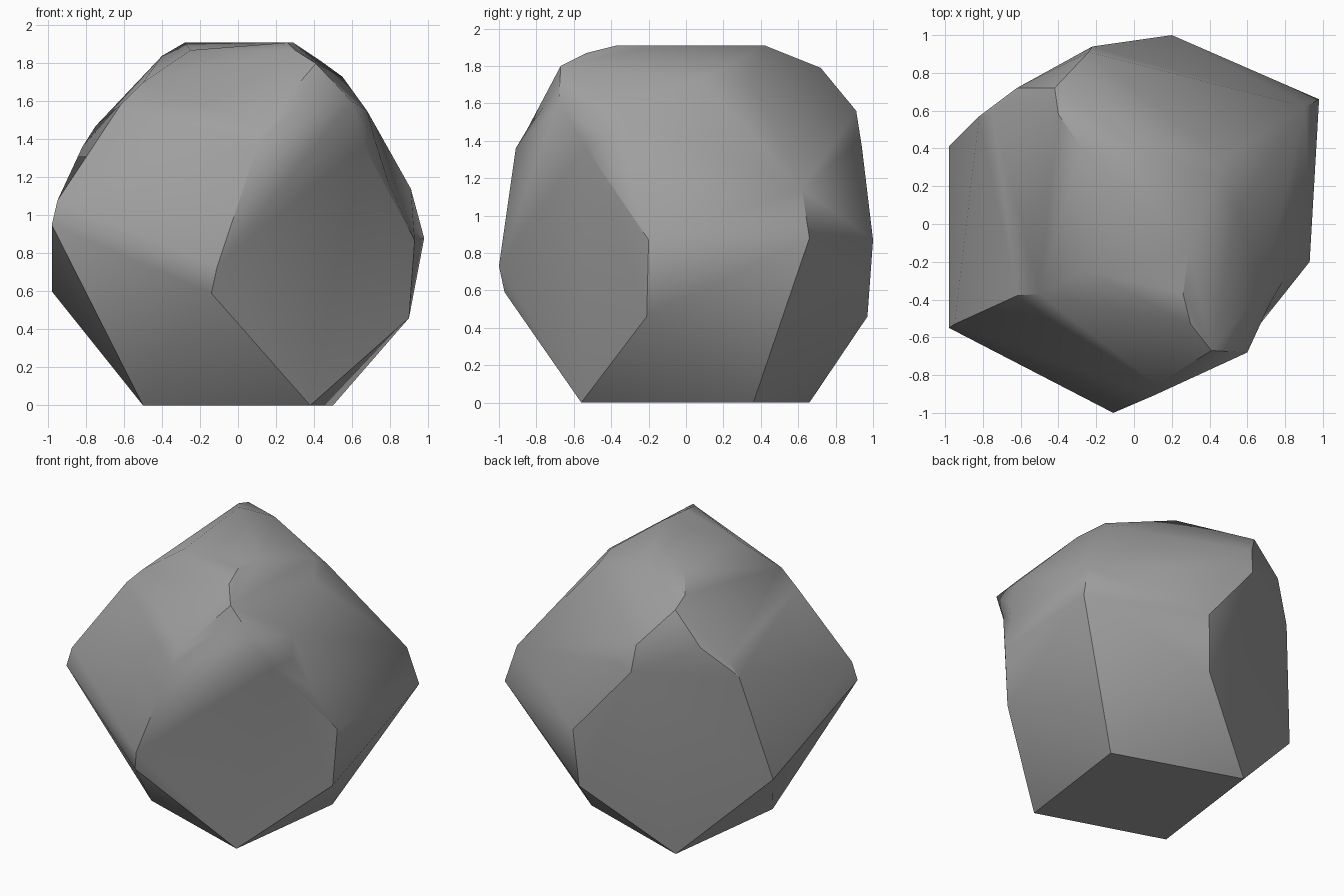
import bpy
import bmesh
import math
from mathutils import Vector

default_cube = bpy.data.objects.get("Cube")
if default_cube:
    bpy.data.objects.remove(default_cube, do_unlink=True)


def make_material(name, colour):
    material = bpy.data.materials.new(name)
    material.use_nodes = True
    material.diffuse_color = colour
    shader = next(n for n in material.node_tree.nodes if n.type == "BSDF_PRINCIPLED")
    shader.inputs["Base Color"].default_value = colour
    return material


# Chiselled corners of the boulder, grouped by region
square_base = [(-.5, -.27, 0), (.38, -.56, 0), (.5, .36, 0), (-.38, .66, 0)]
lower_belt = [(-.14, -.97, .59), (.9, -.21, .46), (.17, .97, .46), (-.98, .41, .6)]
upper_belt = [(-.98, -.55, .95), (.98, .66, .88), (.2, 1, .87), (-.11, -1, .73),
              (.93, -.2, .87), (.91, .62, 1.14), (-.95, -.53, 1.08)]
left_shoulder = [(-.62, -.38, 1.58), (-.5, -.37, 1.7), (-.82, .57, 1.36),
                 (-.75, .6, 1.47), (-.62, .72, 1.57)]
front_ledge = [(.1, -.91, 1.36), (.12, -.85, 1.46), (.33, -.75, 1.6),
               (.6, -.68, 1.6), (.41, -.67, 1.8), (.3, -.53, 1.87)]
front_notch = [(.66, -.54, 1.37), (.72, -.42, 1.4), (.79, -.3, 1.18), (.68, -.35, 1.55)]
back_ledge = [(-.42, .72, 1.79), (-.4, .58, 1.84), (-.24, .91, 1.56), (-.22, .94, 1.37)]
back_notch = [(-.1, .9, 1.38)]
crown = [(.47, .35, 1.72), (.55, .08, 1.73), (.44, .23, 1.81), (.26, -.37, 1.91),
         (.29, -.15, 1.91), (0, .42, 1.91), (-.28, .41, 1.91), (-.25, -.25, 1.87)]

regions = (square_base, lower_belt, upper_belt, left_shoulder, front_ledge,
           front_notch, back_ledge, back_notch, crown)

# Skin an inflated copy of the corners, then settle each one so notches sink in
centre = Vector((0, 0, .9))
inflation = .45
bm = bmesh.new()
resting_place = {}
for region in regions:
    for corner in region:
        target = Vector(corner)
        rounded = centre + (target - centre).normalized() * 1.1
        resting_place[bm.verts.new(target.lerp(rounded, inflation))] = target
bmesh.ops.convex_hull(bm, input=list(bm.verts))
for vert, target in resting_place.items():
    if vert.is_valid:
        vert.co = target
loose = [v for v in bm.verts if not v.link_faces]
bmesh.ops.delete(bm, geom=loose, context="VERTS")

# Merge the nearly flat triangles into broad facets
bmesh.ops.dissolve_limit(bm, angle_limit=math.radians(2),
                         verts=list(bm.verts), edges=list(bm.edges))
bmesh.ops.recalc_face_normals(bm, faces=list(bm.faces))

mesh = bpy.data.meshes.new("boulder")
bm.to_mesh(mesh)
bm.free()
boulder = bpy.data.objects.new("boulder", mesh)
bpy.context.collection.objects.link(boulder)
mesh.materials.append(make_material("stone grey", (.35, .35, .35, 1)))

# Soft facets with crisp ridges
bpy.ops.object.select_all(action="DESELECT")
boulder.select_set(True)
bpy.context.view_layer.objects.active = boulder
bpy.ops.object.shade_smooth_by_angle(angle=math.radians(32))
